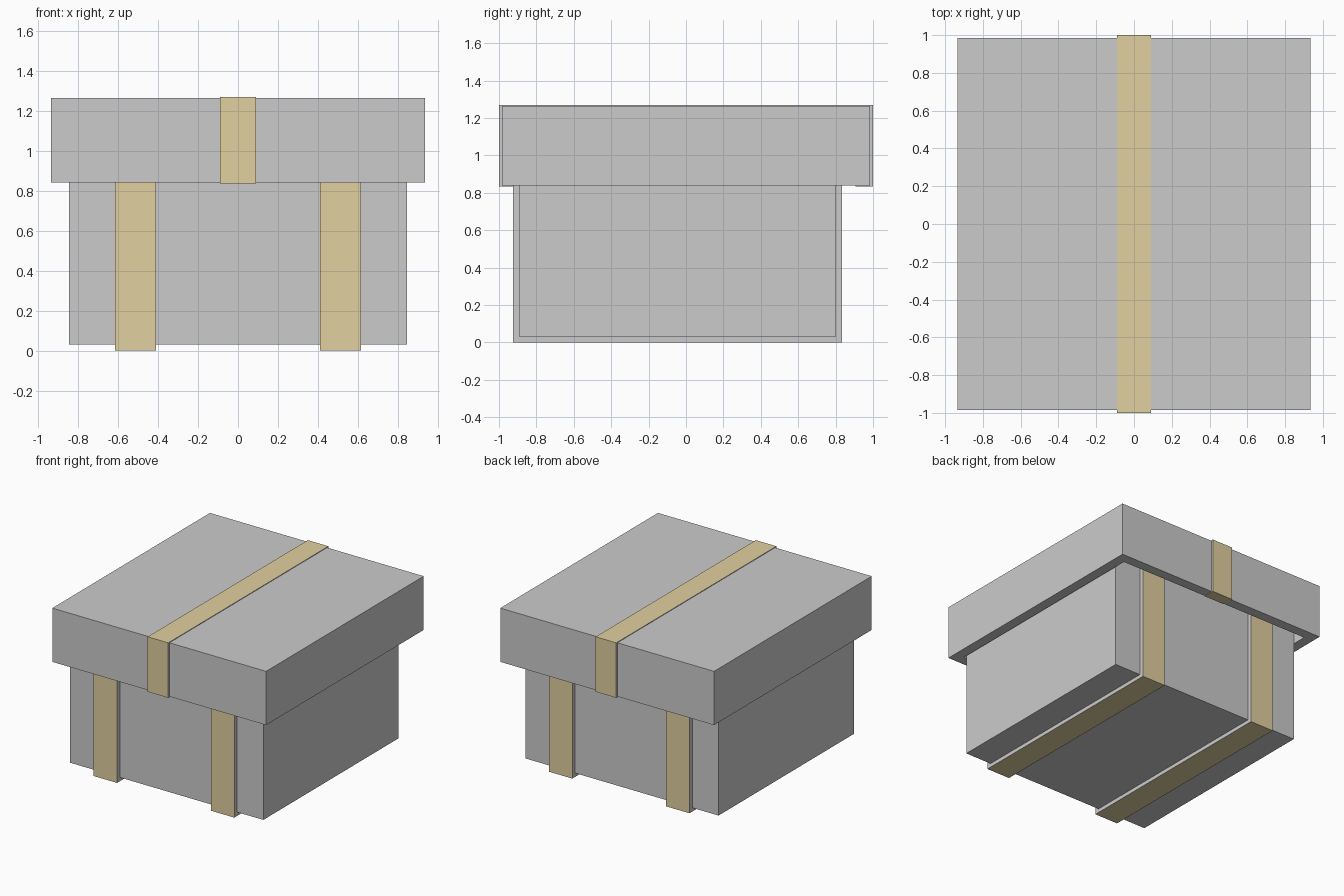
import bpy
import bmesh
from mathutils import Vector

if "Cube" in bpy.data.objects:
    bpy.data.objects.remove(bpy.data.objects["Cube"])

gold = bpy.data.materials.new("gold_band")
gold.diffuse_color = (0.75, 0.63, 0.35, 1.0)
gold.use_nodes = True
gold.node_tree.nodes["Principled BSDF"].inputs["Base Color"].default_value = gold.diffuse_color


def finish(name, bm):
    bmesh.ops.recalc_face_normals(bm, faces=bm.faces[:])
    mesh = bpy.data.meshes.new(name)
    bm.to_mesh(mesh)
    bm.free()
    obj = bpy.data.objects.new(name, mesh)
    bpy.context.collection.objects.link(obj)
    return obj


def hollow_box(name, lo, hi, wall, floor, opening):
    """Box with one open end; opening is +1 (up) or -1 (down)."""
    lo, hi = Vector(lo), Vector(hi)
    bm = bmesh.new()
    bmesh.ops.create_cube(bm, size=1)
    for v in bm.verts:
        v.co = (lo + hi) / 2 + v.co * (hi - lo)
    bm.normal_update()
    mouth = max(bm.faces, key=lambda f: f.normal.z * opening)
    bmesh.ops.inset_region(bm, faces=[mouth], thickness=wall, use_even_offset=True)
    inner = bmesh.ops.extrude_discrete_faces(bm, faces=[mouth])["faces"][0]
    depth = (hi.z - lo.z - floor) * opening
    bmesh.ops.translate(bm, verts=inner.verts[:], vec=(0, 0, -depth))
    return finish(name, bm)


def band(name, x0, x1, profile):
    """Extrude a (y, z) outline along x; gold faces with grey cut sides."""
    bm = bmesh.new()
    face = bm.faces.new([bm.verts.new((x0, y, z)) for y, z in profile])
    geom = bmesh.ops.extrude_face_region(bm, geom=[face])["geom"]
    verts = [g for g in geom if isinstance(g, bmesh.types.BMVert)]
    bmesh.ops.translate(bm, verts=verts, vec=(x1 - x0, 0, 0))
    bm.normal_update()
    for f in bm.faces:
        f.material_index = 0 if abs(f.normal.x) > 0.5 else 1
    obj = finish(name, bm)
    obj.data.materials.append(None)
    obj.data.materials.append(gold)
    return obj


# Box body, open at the top under the lid
hollow_box("box_body", (-0.845, -0.89, 0.03), (0.845, 0.80, 1.18), 0.07, 0.07, 1)

# Lid, open at the bottom
hollow_box("box_lid", (-0.935, -0.985, 0.84), (0.935, 0.985, 1.265), 0.08, 0.08, -1)

# Two bands running down the front, under the floor and up the back
body_profile = [(-0.925, 1.18), (-0.925, 0), (0.835, 0), (0.835, 1.18),
                (0.78, 1.18), (0.78, 0.05), (-0.87, 0.05), (-0.87, 1.18)]
for side, x0 in (("left", -0.615), ("right", 0.41)):
    band(side + "_body_band", x0, x0 + 0.205, body_profile)

# Band over the lid, wrapping under its rim
lid_profile = [(-1, 0.835), (-1, 1.27), (1, 1.27), (1, 0.835),
               (0.907, 0.835), (0.907, 1.2), (-0.907, 1.2), (-0.907, 0.835)]
band("lid_band", -0.09, 0.09, lid_profile)
